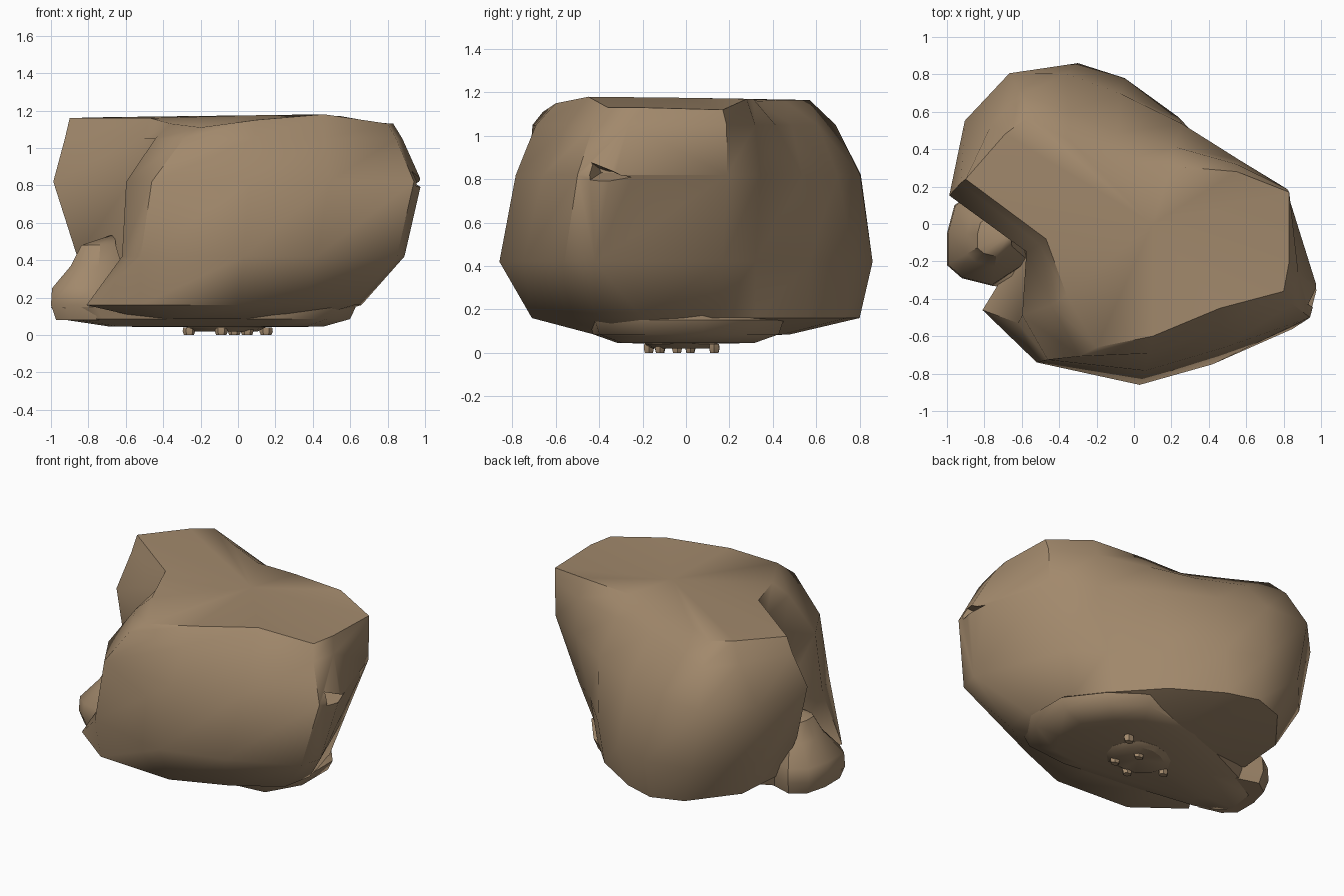
import bpy, bmesh, math, random

if "Cube" in bpy.data.objects:
    bpy.data.objects.remove(bpy.data.objects["Cube"])

random.seed(4)
stone = bpy.data.materials.new("tan stone")
stone.diffuse_color = (0.36, 0.25, 0.15, 1)
stone.use_nodes = True
stone.node_tree.nodes["Principled BSDF"].inputs["Base Color"].default_value = stone.diffuse_color


def loft(name, rings, bottom, top, angle=38):
    """Skin a stack of equal-length 3D rings, closed by a fan at each end."""
    bm = bmesh.new()
    loops = [[bm.verts.new(p) for p in r] for r in rings]
    n = len(rings[0])
    for a, b in zip(loops, loops[1:]):
        for i in range(n):
            j = (i + 1) % n
            bm.faces.new((a[i], a[j], b[j], b[i]))
    for loop, tip in ((loops[0], bottom), (loops[-1], top)):
        c = bm.verts.new(tip)
        for i in range(n):
            bm.faces.new((loop[i], loop[(i + 1) % n], c))
    bmesh.ops.recalc_face_normals(bm, faces=bm.faces)
    me = bpy.data.meshes.new(name)
    bm.to_mesh(me)
    bm.free()
    me.materials.append(stone)
    ob = bpy.data.objects.new(name, me)
    bpy.context.collection.objects.link(ob)
    if angle:
        bpy.ops.object.select_all(action='DESELECT')
        ob.select_set(True)
        bpy.context.view_layer.objects.active = ob
        bpy.ops.object.shade_smooth_by_angle(angle=math.radians(angle))
    return ob


def ring(outline, z, s=1.0, c=(0, 0)):
    """Outline scaled about c at height z."""
    return [(c[0] + (x - c[0]) * s, c[1] + (y - c[1]) * s, z) for x, y in outline]


def blend(a, b, t, z, sx, sfront, sback):
    """Mix two outlines, swelling the sides, front and back separately."""
    out = []
    for p, q in zip(a, b):
        x, y = p[0] * (1 - t) + q[0] * t, p[1] * (1 - t) + q[1] * t
        out.append((x * sx, y * (sback if y > 0 else sfront), z))
    return out


# Main boulder: base, belly and crown outlines, with blended rings between
base = [(-.52, -.68), (0, -.71), (.35, -.57), (.62, -.40), (.66, -.2), (.58, .12),
        (.42, .32), (.2, .56), (-.1, .74), (-.3, .80), (-.5, .73), (-.72, .45),
        (-.75, .1), (-.62, -.15), (-.81, -.46)]
belly = [(-.52, -.74), (.03, -.86), (.42, -.75), (.85, -.56), (.89, -.42), (.66, .17),
         (.47, .32), (.24, .57), (-.05, .78), (-.3, .86), (-.6, .8), (-.86, .5),
         (-.86, .08), (-.53, -.18), (-.62, -.53)]
crown = [(-.2, -.66), (.1, -.60), (.46, -.45), (.8, -.36), (.83, -.2), (.83, .17),
         (.55, .28), (.2, .31), (-.09, .33), (-.35, .45), (-.57, .57), (-.69, .48),
         (-.9, .24), (-.47, -.08), (-.36, -.38)]
crown_z = [1.11, 1.15, 1.18, 1.13, 1.13, 1.12, 1.17, 1.17, 1.16, 1.165, 1.165, 1.165,
           1.16, 1.16, 1.13]
boulder = loft("boulder", [
    ring(base, .085, .6),
    ring(base, .16),
    ring(belly, .42),
    blend(belly, crown, .35, .82, 1.13, 1.02, 1.12),
    blend(belly, crown, .75, 1.05, 1.04, 1.04, 1.10),
    [(x, y, z) for (x, y), z in zip(crown, crown_z)]],
    (0, 0, .06), (.1, 0, 1.175), 48)

# Wedge-shaped chip taken out of the right flank
chip = loft("chip_cutter", [[(1.14, -.56, .97), (1.14, -.56, .72), (1.14, -.12, .76)],
                            [(.87, -.40, .85), (.87, -.39, .83), (.87, -.30, .83)]],
            (1.15, -.4, .82), (.865, -.36, .837), 0)
chip.hide_render = True
chip.hide_viewport = True
cut = boulder.modifiers.new("chip", 'BOOLEAN')
cut.operation = 'DIFFERENCE'
cut.object = chip

# Low slab tucked under the boulder
slab = [(-1, -.2), (-.93, -.28), (-.76, -.33), (-.3, -.4), (.2, -.45), (.5, -.42),
        (.63, -.2), (.63, .08), (.46, .3), (.25, .45), (-.2, .38), (-.75, .12), (-.97, 0)]
loft("under_slab", [ring(slab, .045, .7, (.05, 0)), ring(slab, .085, .95),
                    ring(slab, .15, 1), ring(slab, .21, .85)],
     (0, 0, .04), (0, 0, .2), 50)

# Small rock leaning on the left side
side = [(-1, -.22), (-.92, -.29), (-.76, -.33), (-.56, -.2), (-.56, .08),
        (-.86, .17), (-.96, .1), (-1, -.05)]
mid = (-.72, -.06)
loft("side_rock", [ring(side, .08, .9, mid), ring(side, .16, 1, mid),
                   ring(side, .25, .98, mid), ring(side, .37, .62, mid),
                   ring(side, .48, .42, mid)],
     (-.76, -.08, .08), (-.66, -.05, .54), 40)


# Thin pebble bed and its little feet below the slab
def pebble(name, cx, cy, rx, ry, z0, z1, n):
    o = []
    for i in range(n):
        a, r = math.tau * i / n, random.uniform(.85, 1.05)
        o.append((cx + rx * r * math.cos(a), cy + ry * r * math.sin(a)))
    loft(name, [ring(o, z0, .8, (cx, cy)), ring(o, (z0 + z1) / 2, 1, (cx, cy)),
                ring(o, z1, .9, (cx, cy))], (cx, cy, z0), (cx, cy, z1), 30)


pebble("pebble_bed", -.05, -.02, .22, .19, .02, .06, 12)
for i, (x, y) in enumerate([(-.26, -.04), (-.09, -.17), (-.02, .02), (.05, -.12), (.15, .13)]):
    pebble("pebble_foot_%d" % (i + 1), x, y, .035, .028, 0, .04, 6)
